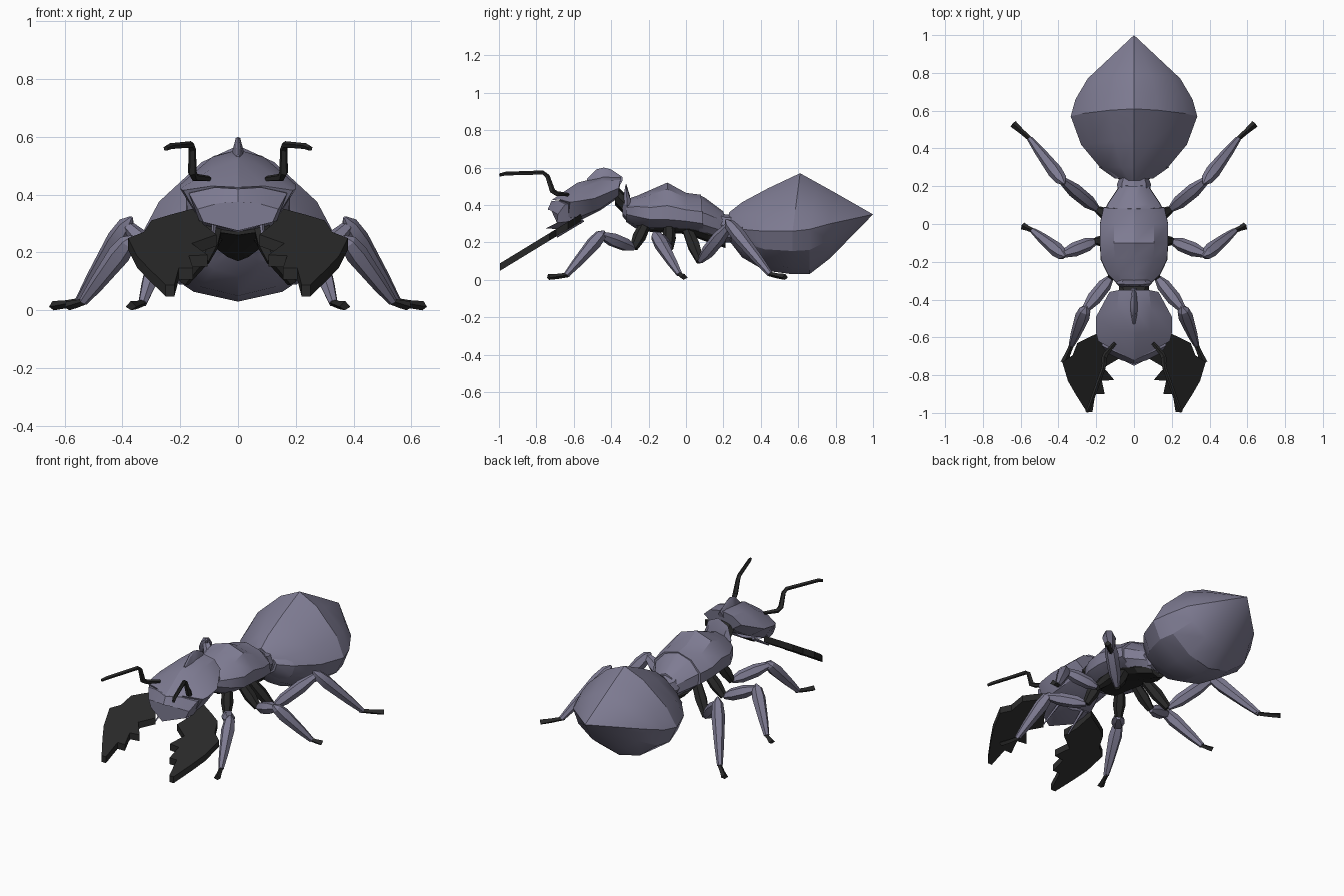
import bpy, bmesh, math
from mathutils import Vector


def material(name, col):
    m = bpy.data.materials.new(name)
    m.diffuse_color = (*col, 1)
    return m


SHELL = material("shell", (0.21, 0.2, 0.29))
DARK = material("dark_shell", (0.022, 0.022, 0.022))


def skin(name, rings, mat, angle=28):
    """Bridge equal-length closed rings and cap both ends."""
    bm = bmesh.new()
    vs = [[bm.verts.new(p) for p in r] for r in rings]
    n = len(vs[0])
    for a, b in zip(vs, vs[1:]):
        for i in range(n):
            bm.faces.new((a[i], a[(i + 1) % n], b[(i + 1) % n], b[i]))
    bm.faces.new(vs[0])
    bm.faces.new(vs[-1])
    bmesh.ops.remove_doubles(bm, verts=bm.verts, dist=0.0005)
    bmesh.ops.recalc_face_normals(bm, faces=bm.faces)
    # Smooth faces, keeping the ridges sharp
    for f in bm.faces:
        f.smooth = True
    for e in bm.edges:
        e.smooth = e.calc_face_angle(0) < math.radians(angle)
    me = bpy.data.meshes.new(name)
    bm.to_mesh(me)
    bm.free()
    me.materials.append(mat)
    ob = bpy.data.objects.new(name, me)
    bpy.context.collection.objects.link(ob)
    return ob


def body(name, stations, mat, sides=10, top=0.95, bottom=0.95, angle=28):
    """Stations: y at mid height, y at top, half width, top z, mid z, bottom z."""
    rings = []
    for y, yt, w, zt, zm, zb in stations:
        r = []
        for i in range(sides):
            a = 2 * math.pi * i / sides
            s, c = math.sin(a), math.cos(a)
            p = top if c > 0 else bottom
            x = w * math.copysign(abs(s) ** p, s)
            c = math.copysign(abs(c) ** p, c)
            z = zm + (c * (zt - zm) if c > 0 else c * (zm - zb))
            r.append((x, y + (yt - y) * max(c, 0), z))
        rings.append(r)
    return skin(name, rings, mat, angle)


def half_loft(name, halves, mat):
    """Rings given as half sections from top centre to bottom centre."""
    return skin(name, [h + [(-x, y, z) for x, y, z in h[-2:0:-1]] for h in halves], mat)


def limb(name, pts, radii, mat, sides=6, ref=(0, 0, 1)):
    pts = [Vector(p) for p in pts]
    rings = []
    for i, p in enumerate(pts):
        d = (pts[min(i + 1, len(pts) - 1)] - pts[max(i - 1, 0)]).normalized()
        u = d.cross(Vector(ref)).normalized()
        v = u.cross(d)
        rings.append([p + radii[i] * (u * math.cos(t) + v * math.sin(t))
                      for t in (2 * math.pi * k / sides for k in range(sides))])
    return skin(name, rings, mat)


def mix(a, b, t):
    return tuple(Vector(a).lerp(Vector(b), t))


# Abdomen, a ridged bulb ending in a point
body("abdomen", [
    (0.23, 0.23, 0.07, 0.36, 0.28, 0.21),
    (0.30, 0.30, 0.18, 0.415, 0.27, 0.12),
    (0.42, 0.44, 0.28, 0.49, 0.26, 0.05),
    (0.57, 0.61, 0.335, 0.57, 0.26, 0.03),
    (0.66, 0.70, 0.31, 0.52, 0.27, 0.03),
    (0.77, 0.79, 0.245, 0.47, 0.30, 0.115),
    (1.0, 1.0, 0.0, 0.35, 0.35, 0.35)], SHELL, sides=12, top=1.42, bottom=1.12, angle=24)
body("abdomen_rim", [
    (0.24, 0.24, 0.10, 0.33, 0.28, 0.20),
    (0.30, 0.30, 0.185, 0.35, 0.27, 0.14),
    (0.315, 0.315, 0.15, 0.34, 0.27, 0.16)], SHELL, sides=12, top=1.2)

# Waist node
body("waist", [
    (0.15, 0.15, 0.08, 0.38, 0.30, 0.22),
    (0.21, 0.21, 0.09, 0.35, 0.29, 0.20),
    (0.26, 0.26, 0.07, 0.35, 0.29, 0.20)], SHELL, sides=8)

# Thorax: round front hump and narrower rear block
body("thorax_front", [
    (-0.32, -0.32, 0.09, 0.43, 0.37, 0.31),
    (-0.27, -0.26, 0.145, 0.45, 0.37, 0.275),
    (-0.19, -0.18, 0.185, 0.485, 0.35, 0.265),
    (-0.10, -0.10, 0.19, 0.52, 0.35, 0.265),
    (0.0, 0.0, 0.19, 0.465, 0.34, 0.26),
    (0.09, 0.08, 0.17, 0.455, 0.33, 0.24)], SHELL, top=1.1)
body("thorax_rear", [
    (0.07, 0.07, 0.165, 0.455, 0.33, 0.235),
    (0.11, 0.10, 0.145, 0.44, 0.32, 0.225),
    (0.21, 0.20, 0.075, 0.365, 0.29, 0.19)], SHELL, top=1.1)
body("thorax_belly", [
    (-0.24, -0.24, 0.08, 0.32, 0.29, 0.26),
    (0.0, 0.0, 0.12, 0.31, 0.28, 0.245),
    (0.12, 0.12, 0.10, 0.30, 0.24, 0.20),
    (0.21, 0.21, 0.05, 0.27, 0.22, 0.17)], DARK, sides=8)

# Neck and upright collar
body("neck", [(-0.38, -0.38, 0.075, 0.51, 0.46, 0.40),
              (-0.29, -0.29, 0.085, 0.43, 0.37, 0.31)], DARK, sides=8)
body("collar", [(-0.34, -0.325, 0.07, 0.50, 0.41, 0.34),
                (-0.315, -0.32, 0.095, 0.515, 0.40, 0.31),
                (-0.29, -0.30, 0.08, 0.45, 0.39, 0.31)], SHELL, sides=8)

# Head with overhanging brow and lower face
half_loft("head", [
    [(0, -.35, .55), (.08, -.35, .535), (.13, -.36, .49), (.07, -.36, .45), (0, -.36, .44)],
    [(0, -.44, .555), (.09, -.45, .53), (.20, -.49, .435), (.12, -.46, .38), (0, -.46, .37)],
    [(0, -.58, .52), (.09, -.57, .49), (.20, -.58, .42), (.15, -.56, .34), (0, -.56, .32)],
    [(0, -.72, .425), (.09, -.675, .43), (.19, -.62, .415), (.14, -.63, .33), (0, -.63, .295)]],
    SHELL)
half_loft("lower_face", [
    [(0, -.62, .43), (.09, -.61, .43), (.17, -.58, .41), (.13, -.56, .33), (0, -.56, .30)],
    [(0, -.72, .42), (.08, -.685, .425), (.17, -.645, .405), (.135, -.64, .31), (0, -.66, .27)],
    [(0, -.74, .375), (.07, -.72, .37), (.14, -.685, .35), (.12, -.69, .305), (0, -.75, .275)]],
    SHELL)
half_loft("head_crest", [
    [(0, -.34, .55), (.015, -.34, .53), (.015, -.35, .51), (0, -.35, .51)],
    [(0, -.40, .59), (.010, -.40, .57), (.025, -.40, .52), (0, -.40, .51)],
    [(0, -.44, .60), (.008, -.44, .595), (.025, -.44, .53), (0, -.44, .51)],
    [(0, -.48, .59), (.007, -.48, .58), (.018, -.48, .53), (0, -.48, .51)],
    [(0, -.53, .54), (.005, -.53, .535), (.008, -.53, .52), (0, -.53, .51)]], SHELL)

# Toothed jaw outline, laid on a plane sloping down to the front
JAW = [(.15, -.56), (.24, -.60), (.30, -.63), (.325, -.695), (.38, -.73), (.35, -.83),
       (.31, -.90), (.25, -.995), (.22, -.995), (.205, -.90), (.155, -.90), (.17, -.83),
       (.105, -.825), (.16, -.76), (.075, -.71), (.12, -.65)]

# Legs: body joint, hip, knee, ankle, toe
LEGS = {
    "front": [(.08, -.22, .29), (.12, -.28, .17), (.26, -.455, .24), (.33, -.64, .025), (.37, -.735, .012)],
    "middle": [(.09, -.09, .28), (.20, -.09, .165), (.38, -.16, .235), (.535, -.035, .03), (.59, -.01, .012)],
    "hind": [(.08, .01, .26), (.19, .075, .10), (.385, .235, .295), (.55, .45, .03), (.64, .53, .012)],
}

for side, s in (("right", 1), ("left", -1)):
    def m(p):
        return (p[0] * s, p[1], p[2])

    skin(side + "_jaw", [[(x * s, y, 0.045 + 0.61 * (y + 1) + dz) for x, y in JAW]
                         for dz in (0, 0.04)], DARK)

    # Elbowed antenna
    limb(side + "_antenna", [m(p) for p in (
        (.10, -.63, .455), (.15, -.69, .46), (.158, -.715, .475), (.158, -.742, .555),
        (.163, -.765, .573), (.235, -.965, .567), (.25, -.995, .56))],
        [.010, .014, .016, .013, .012, .011, .009], DARK, 5, (1, 0, 0))

    # Thin mouth feeler under the head
    limb(side + "_feeler", [m((.08, -.55, .32)), m((.09, -.69, .23))], [.01, .005], SHELL, 4)

    for leg, pts in LEGS.items():
        base, hip, knee, ankle, toe = [m(p) for p in pts]
        name = f"{side}_{leg}_"
        limb(name + "hip", [base, mix(base, hip, .5), hip], [.03, .036, .022], DARK)
        limb(name + "thigh", [hip, mix(hip, knee, .25), mix(hip, knee, .65), knee],
             [.016, .036, .038, .02], SHELL)
        top = Vector(knee) + (Vector(knee) - Vector(ankle)) * 0.1
        limb(name + "shin", [top, knee, mix(knee, ankle, .2), mix(knee, ankle, .7), ankle],
             [.006, .031, .039, .027, .016], SHELL)
        foot = limb(name + "foot", [mix(ankle, toe, -.15), mix(ankle, toe, .5), toe],
                    [.012, .014, .02], DARK, 4)
        # Flatten the sole on the ground
        for v in foot.data.vertices:
            v.co.z = max(v.co.z, 0)
